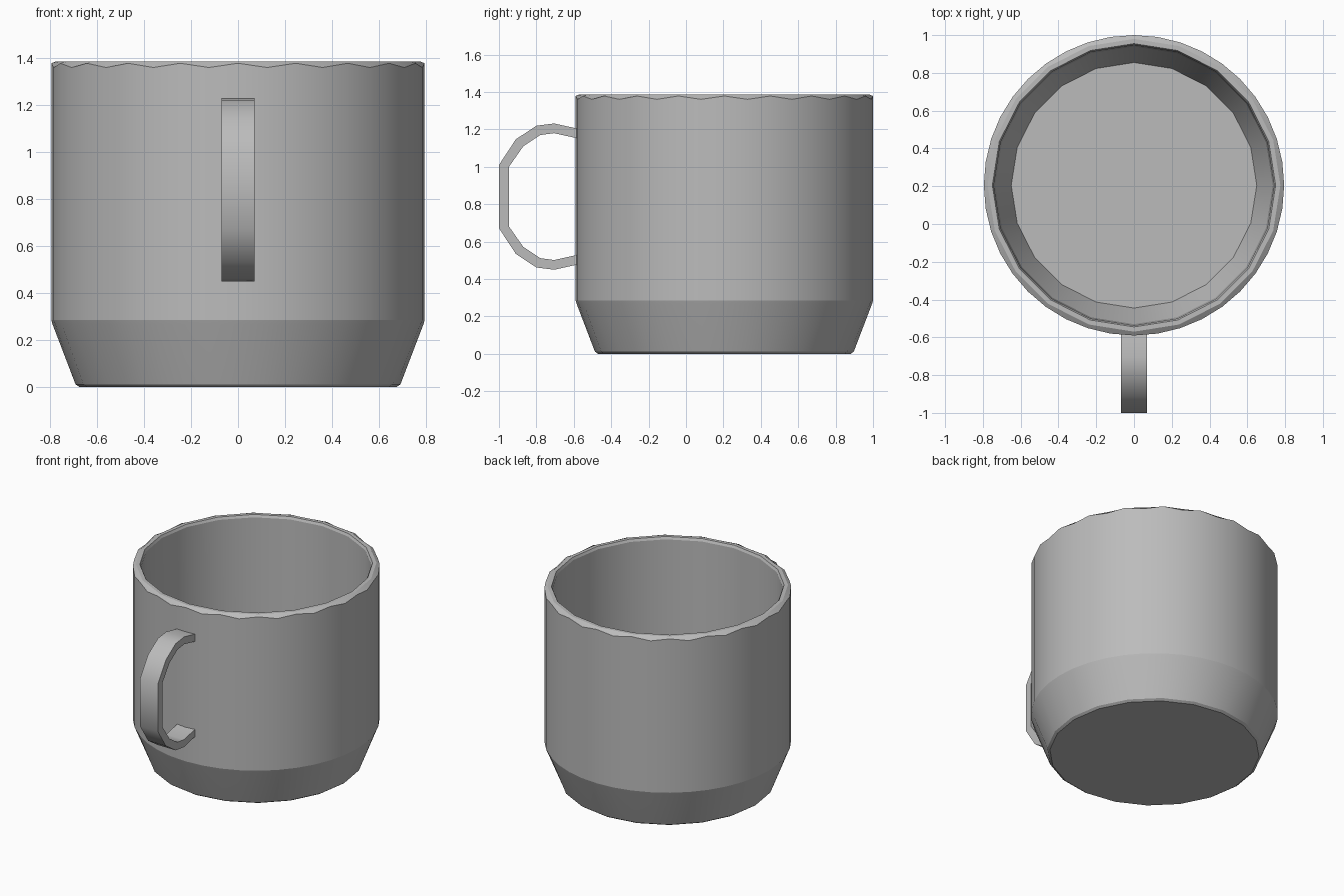
import bpy, bmesh, math

if "Cube" in bpy.data.objects:
    bpy.data.objects.remove(bpy.data.objects["Cube"])

CUP_Y = 0.205          # cup axis, pushed back to leave room for the handle
SIDES = 40
FLAT = math.cos(math.pi / 20)   # mid-point radius factor that gives a 20-sided ring

grey = bpy.data.materials.new("light grey")
grey.diffuse_color = (0.5, 0.5, 0.5, 1)
grey.use_nodes = True
grey.node_tree.nodes["Principled BSDF"].inputs["Base Color"].default_value = grey.diffuse_color


def finish(name, bm, angle):
    bmesh.ops.recalc_face_normals(bm, faces=bm.faces[:])
    mesh = bpy.data.meshes.new(name)
    bm.to_mesh(mesh)
    bm.free()
    mesh.materials.append(grey)
    obj = bpy.data.objects.new(name, mesh)
    bpy.context.collection.objects.link(obj)
    bpy.context.view_layer.objects.active = obj
    obj.select_set(True)
    bpy.ops.object.shade_smooth_by_angle(angle=math.radians(angle))
    obj.select_set(False)
    return obj


def ring(bm, r, z, mid_r, mid_dz):
    """Ring whose every second point may be pulled in and shifted in height."""
    out = []
    for i in range(SIDES):
        a = 2 * math.pi * i / SIDES
        odd = i % 2
        rr = r * (mid_r if odd else 1)
        out.append(bm.verts.new((rr * math.cos(a), CUP_Y + rr * math.sin(a),
                                 z + (mid_dz if odd else 0))))
    return out


# Cup body: outer wall, scalloped rim, inner wall and floor in one closed shell
# (radius, height, mid-point radius factor, mid-point height shift)
profile = [
    (0.675, 0.0, FLAT, 0),
    (0.692, 0.012, FLAT, 0),
    (0.790, 0.268, 0.997, 0.0),
    (0.795, 0.285, 1, 0),
    (0.795, 1.379, 1, -0.018),
    (0.775, 1.387, FLAT, 0),
    (0.750, 1.387, FLAT, 0),
    (0.742, 1.370, FLAT, 0),
    (0.735, 0.280, FLAT, 0),
    (0.650, 0.060, FLAT, 0),
]
bm = bmesh.new()
rings = [ring(bm, *p) for p in profile]
for lo, hi in zip(rings, rings[1:]):
    for i in range(SIDES):
        j = (i + 1) % SIDES
        bm.faces.new((lo[i], lo[j], hi[j], hi[i]))
bm.faces.new(rings[0][::-1])
bm.faces.new(rings[-1])
finish("cup_body", bm, 19)

# Handle: flat strap bent into a D, upper half mirrored about its mid height
MID_Z, HALF_W = 0.841, 0.07
outer = [(-0.56, 1.200), (-0.705, 1.232), (-0.80, 1.22), (-0.91, 1.147), (-1.0, 1.01)]
inner = [(-0.56, 1.148), (-0.705, 1.180), (-0.78, 1.17), (-0.87, 1.110), (-0.947, 1.0)]


def mirrored(points):
    return points + [(y, 2 * MID_Z - z) for y, z in reversed(points)]


bm = bmesh.new()
sections = []
for o, n in zip(mirrored(outer), mirrored(inner)):
    sections.append([bm.verts.new((x, *p)) for x, p in
                     ((-HALF_W, o), (HALF_W, o), (HALF_W, n), (-HALF_W, n))])
for s, t in zip(sections, sections[1:]):
    for i in range(4):
        j = (i + 1) % 4
        bm.faces.new((s[i], s[j], t[j], t[i]))
bm.faces.new(sections[0])
bm.faces.new(sections[-1][::-1])
finish("handle", bm, 60)
